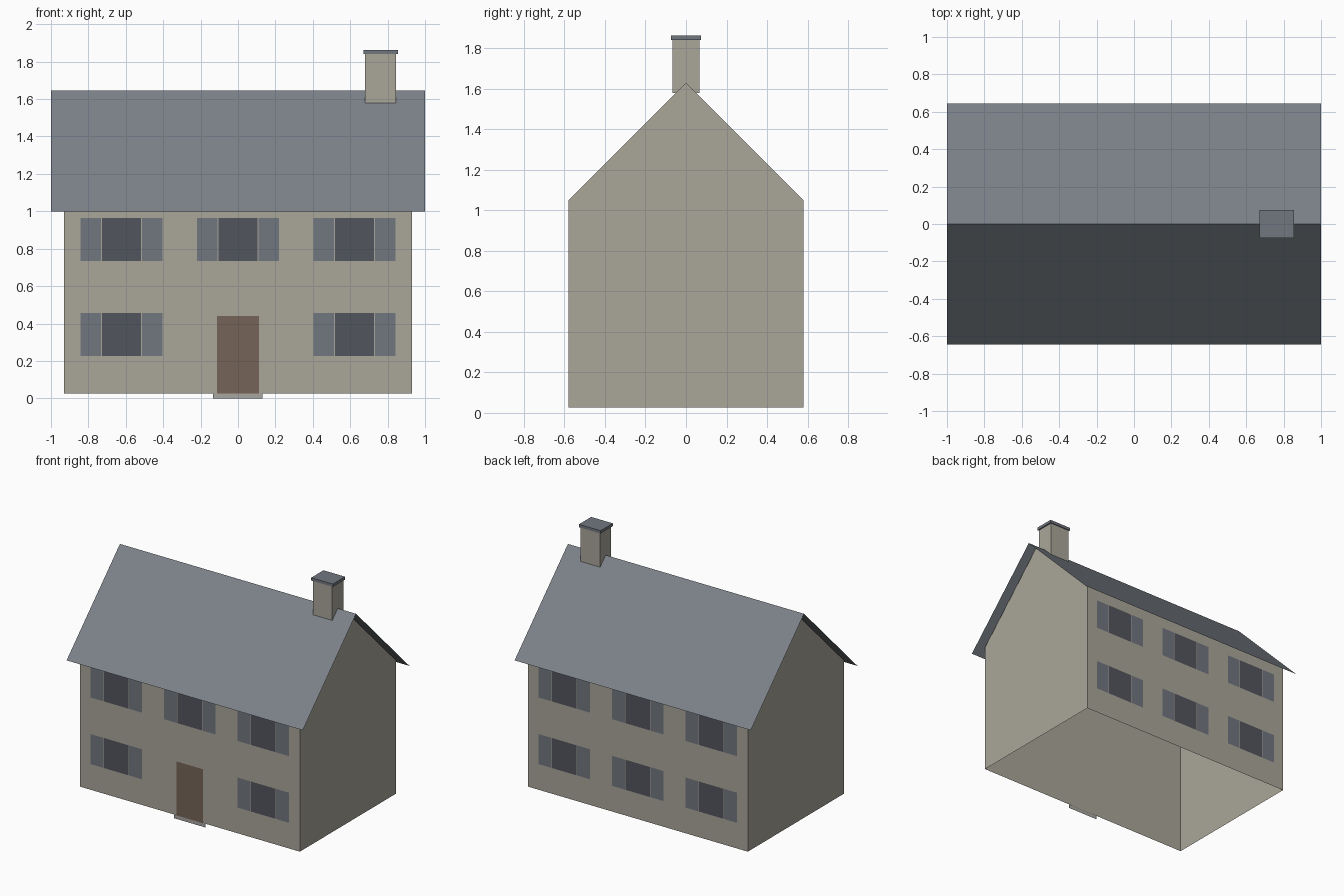
import bpy, bmesh

if "Cube" in bpy.data.objects:
    bpy.data.objects.remove(bpy.data.objects["Cube"])


def lin(c):
    c /= 255
    return c / 12.92 if c <= 0.04045 else ((c + 0.055) / 1.055) ** 2.4


def material(name, r, g, b):
    m = bpy.data.materials.new(name)
    m.diffuse_color = (lin(r), lin(g), lin(b), 1)
    m.use_nodes = True
    m.node_tree.nodes["Principled BSDF"].inputs["Base Color"].default_value = m.diffuse_color
    return m


STONE = material("warm stone", 170, 166, 154)
SLATE = material("roof slate", 124, 130, 138)
SHUTTER = material("shutter grey", 113, 119, 128)
GLASS = material("dark glass", 82, 85, 94)
DOOR = material("brown door", 117, 100, 87)
STEP = material("step grey", 168, 166, 160)


def add_mesh(name, polys, mat):
    """Build one object from a list of polygons, sharing corner points."""
    bm = bmesh.new()
    for poly in polys:
        bm.faces.new([bm.verts.new(p) for p in poly])
    bmesh.ops.remove_doubles(bm, verts=bm.verts[:], dist=1e-5)
    me = bpy.data.meshes.new(name)
    bm.to_mesh(me)
    bm.free()
    me.materials.append(mat)
    ob = bpy.data.objects.new(name, me)
    bpy.context.collection.objects.link(ob)
    return ob


def box(name, x0, x1, y0, y1, z0, z1, mat):
    bpy.ops.mesh.primitive_cube_add(
        size=1, location=((x0 + x1) / 2, (y0 + y1) / 2, (z0 + z1) / 2))
    ob = bpy.context.object
    ob.name = name
    ob.scale = (x1 - x0, y1 - y0, z1 - z0)
    ob.data.materials.append(mat)
    return ob


W, D = 0.93, 0.58              # half width and half depth of the walls
BASE, EAVE, APEX = 0.027, 1.05, 1.63


def wall_plate(name, side, x0, x1, z0, z1, mat, lift=0.003):
    """Flat panel just off the front (side=-1) or back (side=1) wall."""
    y = side * (D + lift)
    pts = [(x0, y, z0), (x1, y, z0), (x1, y, z1), (x0, y, z1)]
    add_mesh(name, [pts if side < 0 else pts[::-1]], mat)


# Walls: open shell with two long walls and two gables
walls = []
for s in (-1, 1):
    long_wall = [(-W, s * D, BASE), (W, s * D, BASE), (W, s * D, EAVE), (-W, s * D, EAVE)]
    gable = [(s * W, -D, BASE), (s * W, D, BASE), (s * W, D, EAVE),
             (s * W, 0, APEX), (s * W, -D, EAVE)]
    walls += [long_wall if s < 0 else long_wall[::-1], gable if s > 0 else gable[::-1]]
add_mesh("walls", walls, STONE)

# Roof: two thin slopes meeting at the ridge
RE, RZ, RIDGE = 0.645, 1.0, 1.645
add_mesh("roof", [
    [(-1, -RE, RZ), (1, -RE, RZ), (1, 0, RIDGE), (-1, 0, RIDGE)],
    [(1, RE, RZ), (-1, RE, RZ), (-1, 0, RIDGE), (1, 0, RIDGE)],
], SLATE)

# Chimney and cap
box("chimney", 0.68, 0.845, -0.067, 0.067, 1.578, 1.842, STONE)
box("chimney_cap", 0.672, 0.855, -0.074, 0.074, 1.84, 1.862, SHUTTER)

# Windows with shutters, front and back
for side, label in ((-1, "front"), (1, "back")):
    for z0, floor in ((0.225, "lower"), (0.735, "upper")):
        for cx in (-0.623, 0, 0.623):
            if side < 0 and floor == "lower" and cx == 0:
                continue       # the door stands here
            z1 = z0 + 0.23
            wall_plate(f"{label}_{floor}_window", side, cx - 0.104, cx + 0.104, z0, z1, GLASS)
            for s in (-1, 1):
                a, b = sorted((cx + s * 0.109, cx + s * 0.219))
                wall_plate(f"{label}_{floor}_shutter", side, a, b, z0, z1, SHUTTER)

# Door and doorstep
wall_plate("door", -1, -0.113, 0.111, BASE, 0.44, DOOR)
wall_plate("doorstep", -1, -0.133, 0.131, 0, BASE, STEP)
